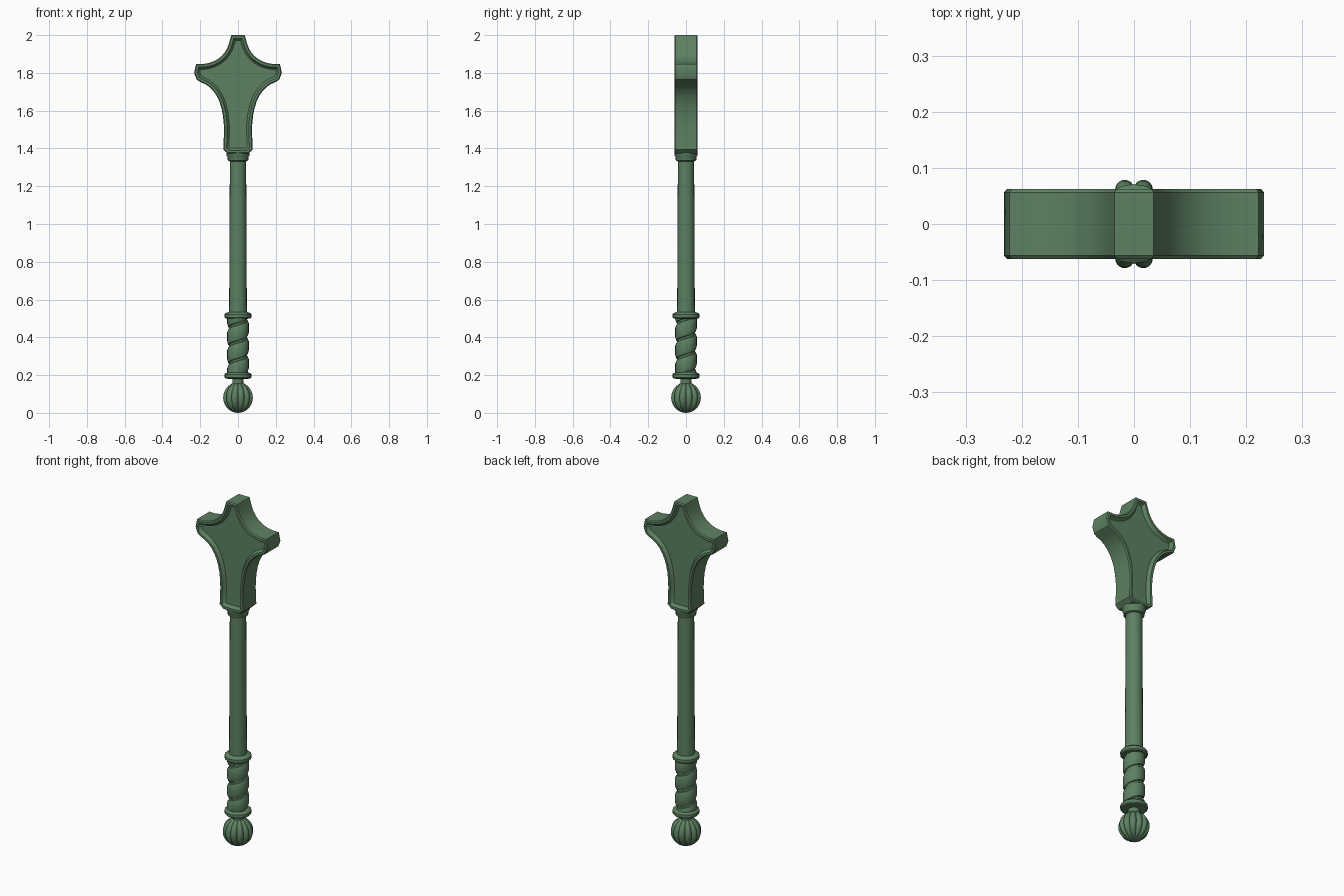
import bpy, bmesh, math

if "Cube" in bpy.data.objects:
    bpy.data.objects.remove(bpy.data.objects["Cube"])

mat = bpy.data.materials.new("green")
mat.diffuse_color = (0.11, 0.22, 0.12, 1)
mat.use_nodes = True
mat.node_tree.nodes["Principled BSDF"].inputs["Base Color"].default_value = mat.diffuse_color


def finish(name, bm, angle=35):
    bmesh.ops.recalc_face_normals(bm, faces=bm.faces)
    me = bpy.data.meshes.new(name)
    bm.to_mesh(me)
    bm.free()
    ob = bpy.data.objects.new(name, me)
    bpy.context.collection.objects.link(ob)
    me.materials.append(mat)
    bpy.ops.object.select_all(action='DESELECT')
    ob.select_set(True)
    bpy.context.view_layer.objects.active = ob
    bpy.ops.object.shade_smooth_by_angle(angle=math.radians(angle))
    return ob


def lathe(name, profile, sides=20, shape=lambda a: 1.0, angle=35):
    """Stack of rings from (radius, z) pairs, capped at both ends."""
    bm = bmesh.new()
    rings = []
    for r, z in profile:
        ring = []
        for i in range(sides):
            a = 2 * math.pi * i / sides
            k = r * shape(a)
            ring.append(bm.verts.new((k * math.cos(a), k * math.sin(a), z)))
        rings.append(ring)
    for lo, hi in zip(rings, rings[1:]):
        for i in range(sides):
            j = (i + 1) % sides
            bm.faces.new((lo[i], lo[j], hi[j], hi[i]))
    bm.faces.new(rings[0])
    bm.faces.new(rings[-1])
    return finish(name, bm, angle)


# Ribbed pommel
R, LOBES = 0.081, 12
ball = [(R * math.sin(math.pi * t / 14), R - R * math.cos(math.pi * t / 14)) for t in range(1, 14)]
ball = [(0.004, 0.0)] + ball + [(0.004, 2 * R)]
lathe("pommel", ball, LOBES * 6,
      lambda a: 0.84 + 0.16 * abs(math.sin(LOBES * a / 2)) ** 0.7, 40)

# Neck and guard rings
lathe("pommel_neck", [(0.03, 0.145), (0.03, 0.185)])
for name, z in (("lower_ring", 0.18), ("upper_ring", 0.498)):
    lathe(name, [(0.05, z), (0.066, z + 0.002), (0.071, z + 0.008), (0.071, z + 0.024),
                 (0.066, z + 0.03), (0.05, z + 0.036)])

# Grip core with a spiral wrap
lathe("grip_core", [(0.047, 0.2), (0.047, 0.51)])
bm = bmesh.new()
TURNS, STEPS, Z0, Z1 = 4, 24, 0.205, 0.51
pitch = 0.095
section = [(0.0, 0.044), (0.004, 0.052), (0.02, 0.057), (0.07, 0.057), (0.083, 0.052), (0.088, 0.044)]
prev = None
for i in range(TURNS * STEPS + 1):
    a = 2 * math.pi * i / STEPS
    base = Z0 - pitch * 0.9 + pitch * i / STEPS
    row = [bm.verts.new((r * math.cos(a), r * math.sin(a), min(max(base + dz, Z0), Z1)))
           for dz, r in section]
    if prev:
        for k in range(len(row) - 1):
            bm.faces.new((prev[k], row[k], row[k + 1], prev[k + 1]))
    prev = row
bmesh.ops.dissolve_degenerate(bm, dist=1e-5, edges=bm.edges)
finish("grip_wrap", bm)

# Shaft and collar below the head
lathe("shaft", [(0.047, 0.52), (0.043, 1.35)])
lathe("collar", [(0.045, 1.332), (0.054, 1.336), (0.056, 1.355), (0.062, 1.365), (0.062, 1.39)])


# Head: mirrored star outline, extruded, with recessed panels front and back
def bezier(p0, p1, p2, n=9):
    return [tuple((1 - t) ** 2 * a + 2 * t * (1 - t) * b + t * t * c for a, b, c in zip(p0, p1, p2))
            for t in (i / n for i in range(n + 1))]


half = [(0.055, 1.373), (0.078, 1.395)]
half += bezier((0.074, 1.49), (0.075, 1.71), (0.2, 1.752))
half += [(0.219, 1.765), (0.232, 1.80), (0.222, 1.848)]
half += bezier((0.185, 1.847), (0.07, 1.86), (0.044, 1.97))
half += [(0.035, 2.0)]
outline = half + [(-x, z) for x, z in reversed(half)]
D, BEV = 0.062, 0.006

bm = bmesh.new()
front = [bm.verts.new((x, -D + BEV, z)) for x, z in outline]
back = [bm.verts.new((x, D - BEV, z)) for x, z in outline]
n = len(outline)
for i in range(n):
    j = (i + 1) % n
    bm.faces.new((front[i], front[j], back[j], back[i]))
caps = [bm.faces.new(front), bm.faces.new(back)]
bmesh.ops.recalc_face_normals(bm, faces=bm.faces)
for thickness, depth in ((0.005, BEV), (0.012, 0.0), (0.005, -0.014), (0.007, -0.006)):
    bmesh.ops.inset_individual(bm, faces=caps, thickness=thickness, depth=depth,
                               use_even_offset=True)
finish("head", bm)
